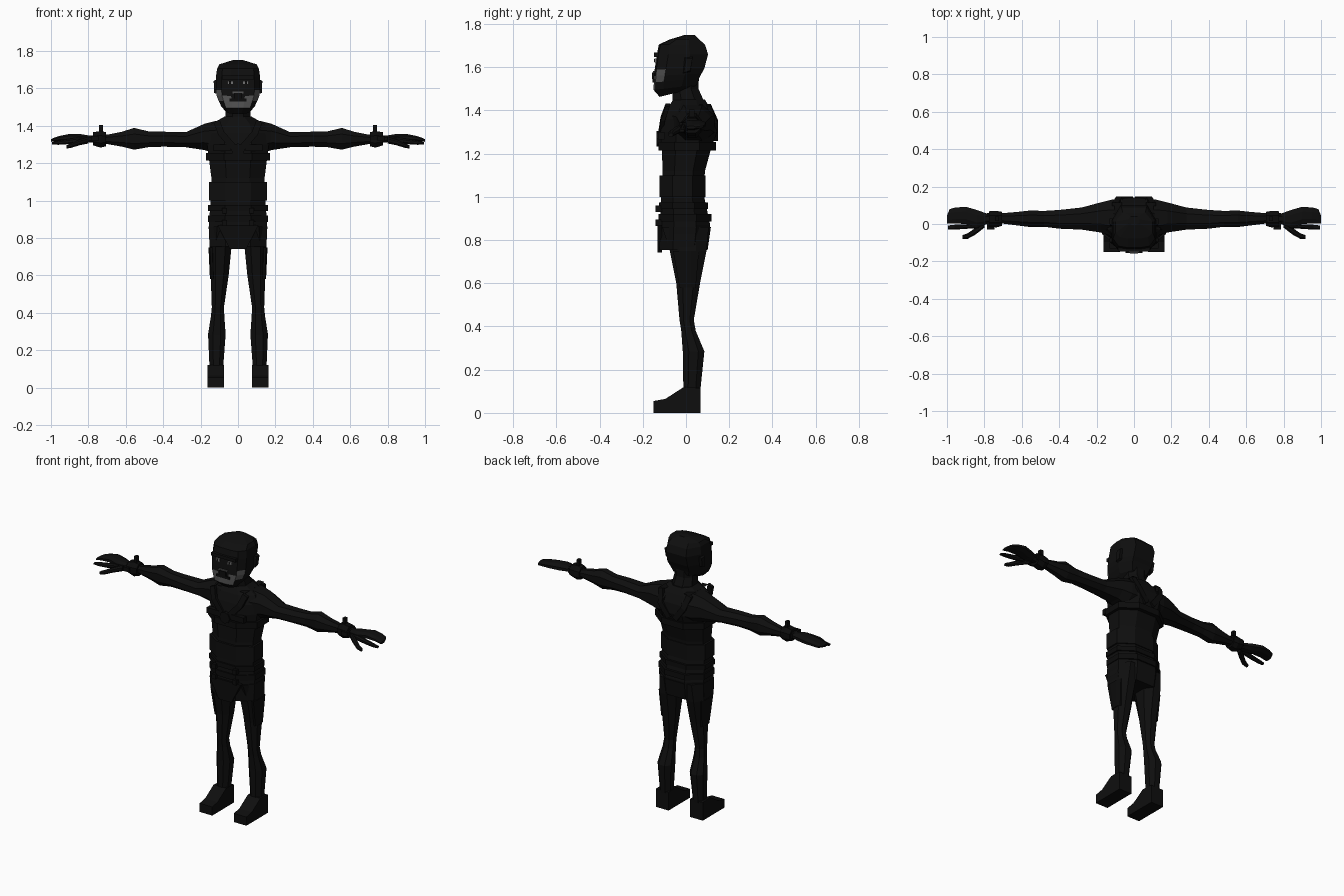
import bpy, bmesh, math
from mathutils import Vector


def material(name, value):
    m = bpy.data.materials.new(name)
    m.diffuse_color = (value, value, value, 1)
    return m


BLACK = material("near_black", 0.0045)
STRAP = material("strap_black", 0.0035)
GREY = material("face_grey", 0.085)
EYE = material("eye_grey", 0.17)


def loft(name, rings, mats=(BLACK,), rule=None):
    """Skin equal-length point rings, cap both ends; rule(row, column) picks the material."""
    bm = bmesh.new()
    rows = [[bm.verts.new(p) for p in r] for r in rings]
    n = len(rows[0])
    for i in range(len(rows) - 1):
        for j in range(n):
            k = (j + 1) % n
            f = bm.faces.new((rows[i][j], rows[i][k], rows[i + 1][k], rows[i + 1][j]))
            f.material_index = rule(i, j) if rule else 0
    bm.faces.new(rows[0])
    bm.faces.new(rows[-1])
    bmesh.ops.recalc_face_normals(bm, faces=bm.faces)
    me = bpy.data.meshes.new(name)
    bm.to_mesh(me)
    bm.free()
    for m in mats:
        me.materials.append(m)
    ob = bpy.data.objects.new(name, me)
    bpy.context.collection.objects.link(ob)
    return ob


def ring_z(z, x0, x1, y0, y1, c=0.28):
    """Horizontal octagon with cut corners."""
    a, b = c * (x1 - x0), c * (y1 - y0)
    return [(x0 + a, y0, z), (x1 - a, y0, z), (x1, y0 + b, z), (x1, y1 - b, z),
            (x1 - a, y1, z), (x0 + a, y1, z), (x0, y1 - b, z), (x0, y0 + b, z)]


def ring_x(x, y0, y1, z0, z1, c=0.28):
    """Octagon across a limb running along x."""
    return [(x, y, z) for y, z, _ in
            [(p[0], p[1], 0) for p in ring_z(0, y0, y1, z0, z1, c)]]


def box(name, x0, x1, y0, y1, z0, z1, mat=BLACK):
    return loft(name, [[(x0, y0, z), (x1, y0, z), (x1, y1, z), (x0, y1, z)]
                       for z in (z0, z1)], (mat,))


def strap(name, points, width, thick=0.02):
    """Flat band in the xz plane following a path."""
    pts = [Vector(p) for p in points]
    rings = []
    for i, p in enumerate(pts):
        d = pts[min(i + 1, len(pts) - 1)] - pts[max(i - 1, 0)]
        side = Vector((-d.z, 0, d.x)).normalized() * width / 2
        t = Vector((0, thick / 2, 0))
        rings.append([p - side - t, p + side - t, p + side + t, p - side + t])
    return loft(name, rings, (STRAP,))


# Torso, layered vest hem and hips
TORSO = [(0.765, .13, -.11, .085), (0.80, .155, -.122, .105), (0.87, .156, -.12, .112),
         (0.95, .15, -.118, .095), (1.02, .145, -.115, .08), (1.12, .142, -.108, .088),
         (1.22, .155, -.112, .115), (1.30, .165, -.118, .143), (1.36, .17, -.105, .135),
         (1.41, .14, -.085, .112), (1.45, .07, -.06, .088)]
loft("torso", [ring_z(z, -w, w, a, b) for z, w, a, b in TORSO])


def band(name, z0, z1, w, y0, y1, mat=STRAP):
    loft(name, [ring_z(z, -w, w, y0, y1) for z in (z0, z1)], (mat,))


band("chest_band", 1.215, 1.255, .172, -.128, .138)
band("vest_hem", 1.0, 1.10, .155, -.122, .09, BLACK)
band("upper_belt", .945, .975, .16, -.126, .103)
band("lower_belt", .885, .92, .16, -.127, .117)
loft("hip_skirt", [ring_z(.755, -.152, .152, -.122, .1), ring_z(.86, -.157, .157, -.125, .115)])
loft("front_flap", [[(-.045, y, .742), (.045, y, .742), (.11, y, .87), (-.11, y, .87)]
                    for y in (-.131, -.11)], (STRAP,))
disc = [[(.036 * math.cos(a * math.pi / 4), y, 1.27 + .036 * math.sin(a * math.pi / 4))
         for a in range(8)] for y in (-.136, -.1)]
loft("chest_medallion", disc, (STRAP,))

# Neck
loft("neck", [ring_z(1.40, -.08, .08, -.07, .10), ring_z(1.45, -.068, .068, -.062, .08),
              ring_z(1.50, -.063, .063, -.065, .058), ring_z(1.57, -.063, .063, -.05, .06)])

# Head: z, half width, front y, back y, backward tilt
HEAD = [(1.463, .06, -.122, .02, .25), (1.495, .088, -.15, .05, .12), (1.53, .104, -.149, .06, .08),
        (1.56, .115, -.147, .072, .05), (1.59, .119, -.145, .085, .02), (1.66, .118, -.135, .102, 0),
        (1.705, .112, -.126, .088, 0), (1.728, .1, -.078, .062, 0), (1.75, .03, -.005, .04, 0)]


def head_ring(z, w, y0, y1, tilt):
    m = y0 + .045 * (y1 - y0) / .2
    half = [(.32 * w, y0), (.74 * w, y0 + .008), (w, m), (w, y0 + .65 * (y1 - y0)), (.6 * w, y1)]
    pts = half + [(-x, y) for x, y in reversed(half)]
    return [(x, y, z + tilt * (y - y0)) for x, y in pts]


def face_paint(i, j):
    # Muzzle and cheeks are pale, nose and mouth area stays dark
    if i == 1:
        return int(j in (0, 8, 9))
    if i == 2:
        return int(j in (0, 1, 7, 8)) if j in (1, 7) else int(j in (0, 8))
    if i == 3:
        return int(j in (1, 7))
    return 0


def muzzle(i, j):
    # Middle column is 9, front columns 0 and 8, cheek columns 1 and 7
    if i == 2:
        return int(j in (0, 1, 7, 8))
    return face_paint(i, j)


loft("head", [head_ring(*h) for h in HEAD], (BLACK, GREY), muzzle)
box("nose", -.022, .022, -.158, -.13, 1.545, 1.575, STRAP)
box("upper_lip_patch", -.03, .03, -.1525, -.145, 1.573, 1.583, GREY)
box("mouth", -.045, .045, -.154, -.146, 1.53, 1.545, STRAP)
box("brow", -.085, .085, -.148, -.12, 1.648, 1.668)

for s, side in ((1, "left"), (-1, "right")):
    def mir(rings):
        return [[(s * x, y, z) for x, y, z in r] for r in rings]

    def mbox(name, x0, x1, *rest):
        box(f"{side}_{name}", min(s * x0, s * x1), max(s * x0, s * x1), *rest)

    # Face details
    mbox("eye", .028, .056, -.146, -.137, 1.622, 1.64, EYE)
    mbox("pupil", .037, .047, -.148, -.14, 1.624, 1.638, STRAP)
    loft(f"{side}_ear", mir([[(.11, -.015, 1.57), (.11, .02, 1.58), (.11, .03, 1.65), (.11, -.01, 1.65)],
                             [(.128, -.01, 1.575), (.128, .02, 1.585), (.13, .03, 1.64), (.13, 0, 1.64)]]))

    # Arm with broad shoulder, elbow bulge and cuff
    ARM = [(.06, -.07, .135, 1.25, 1.43), (.12, -.065, .13, 1.25, 1.425), (.18, -.045, .115, 1.27, 1.41),
           (.28, -.03, .088, 1.285, 1.365), (.40, -.025, .075, 1.288, 1.368), (.48, -.015, .07, 1.285, 1.37),
           (.555, -.016, .072, 1.272, 1.388), (.62, -.008, .065, 1.288, 1.368), (.70, .002, .058, 1.302, 1.352),
           (.80, .0, .055, 1.312, 1.348)]
    loft(f"{side}_arm", mir([ring_x(*a) for a in ARM]))
    loft(f"{side}_wrist_cuff", mir([ring_x(.705, -.01, .065, 1.29, 1.365), ring_x(.735, -.018, .07, 1.283, 1.372),
                                    ring_x(.775, -.015, .068, 1.295, 1.365)]), (STRAP,))
    mbox("cuff_stud", .722, .742, .015, .04, 1.36, 1.405, STRAP)
    mbox("cuff_plate", .745, .785, -.03, .06, 1.318, 1.345, STRAP)

    # Hand: palm with grouped fingers, index finger, thumb
    loft(f"{side}_hand", mir([ring_x(.785, .0, .055, 1.315, 1.346), ring_x(.84, -.018, .075, 1.312, 1.355),
                              ring_x(.90, .0, .092, 1.318, 1.356), ring_x(.955, .003, .088, 1.318, 1.345),
                              ring_x(.985, .003, .08, 1.315, 1.335), ring_x(1.0, .003, .045, 1.314, 1.328)]))
    loft(f"{side}_index_finger", mir([ring_x(.83, -.022, .01, 1.31, 1.342), ring_x(.90, -.026, -.002, 1.302, 1.33),
                                      ring_x(.96, -.03, -.004, 1.298, 1.32), ring_x(.995, -.03, -.008, 1.3, 1.312)]))
    loft(f"{side}_thumb", mir([ring_x(.80, -.02, .015, 1.305, 1.34), ring_x(.85, -.058, -.022, 1.295, 1.325),
                               ring_x(.89, -.08, -.05, 1.282, 1.308), ring_x(.918, -.08, -.06, 1.278, 1.295)]))

    # Leg: z, inner x, outer x, front y, back y
    LEG = [(.86, .012, .15, -.11, .105), (.75, .035, .153, -.075, .095), (.60, .05, .146, -.045, .065),
           (.43, .075, .14, -.03, .036), (.38, .073, .145, -.022, .045), (.285, .066, .16, -.015, .085),
           (.10, .08, .152, -.012, .066), (.04, .08, .152, -.01, .064)]
    loft(f"{side}_leg", mir([ring_z(*l) for l in LEG]))
    loft(f"{side}_thigh_holster", mir([ring_z(.58, .125, .15, -.03, .045), ring_z(.75, .13, .158, -.06, .06)]),
         (STRAP,))

    # Shoe
    shoe = [(-.15, 0), (.066, 0), (.066, .115), (-.01, .12), (-.095, .065), (-.15, .055)]
    loft(f"{side}_shoe", mir([[(x, y, z) for y, z in shoe] for x in (.076, .164)]))

    # Harness straps crossing front and back
    strap(f"{side}_front_strap", [(s * .02, -.12, 1.28), (s * .09, -.108, 1.36), (s * .115, -.085, 1.425)], .035)
    strap(f"{side}_back_strap", [(s * .02, .137, 1.27), (s * .08, .137, 1.35), (s * .1, .105, 1.425)], .035)
    strap(f"{side}_shoulder_strap", [(s * .085, -.06, 1.43), (s * .085, .1, 1.431)], .04, .03)
    mbox("chest_pouch", .04, .13, -.13, -.1, 1.265, 1.30, STRAP)

    # Belt buckles jutting forward
    for z in (.865, .93):
        mbox("belt_buckle", .06, .085, -.142, -.11, z, z + .03, STRAP)
